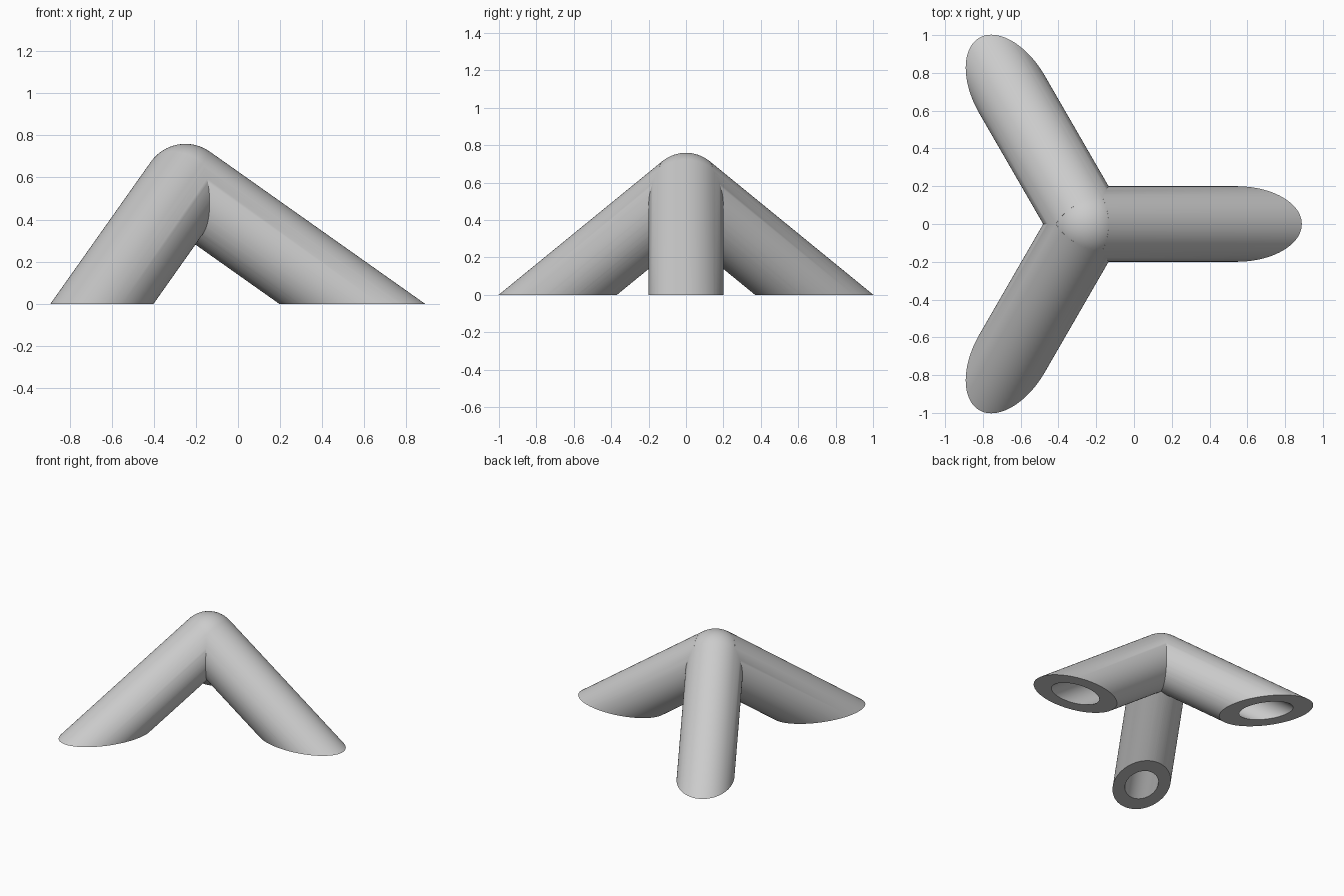
import bpy
import math
from mathutils import Vector, Matrix

cube = bpy.data.objects.get("Cube")
if cube:
    bpy.data.objects.remove(cube, do_unlink=True)

APEX = Vector((-0.25, 0, 0.56))
RADIUS, BORE = 0.2, 0.115
SLOPE = math.atan(math.sqrt(0.5))     # legs are mutually perpendicular
ANGLES = [math.radians(a) for a in (0, 120, 240)]

grey = bpy.data.materials.new("light_grey")
grey.use_nodes = True
grey.diffuse_color = (0.6, 0.6, 0.6, 1)
grey.node_tree.nodes["Principled BSDF"].inputs["Base Color"].default_value = (0.6, 0.6, 0.6, 1)


def rod(name, radius, start, end, angle):
    """Cylinder running down from the apex between two distances."""
    bpy.ops.mesh.primitive_cylinder_add(vertices=96, radius=radius, depth=end - start)
    obj = bpy.context.object
    obj.name = name
    turn = Matrix.Rotation(angle, 4, 'Z') @ Matrix.Rotation(math.pi / 2 + SLOPE, 4, 'Y')
    mid = Matrix.Translation((0, 0, (start + end) / 2))
    obj.data.transform(Matrix.Translation(APEX) @ turn @ mid)
    return obj


def combine(target, other, operation):
    """Apply a boolean and discard the second object."""
    mod = target.modifiers.new("combine", 'BOOLEAN')
    mod.operation = operation
    mod.solver = 'EXACT'
    mod.object = other
    bpy.context.view_layer.objects.active = target
    bpy.ops.object.modifier_apply(modifier=mod.name)
    bpy.data.objects.remove(other, do_unlink=True)


# Three legs joined at a rounded corner
body = rod("tripod_connector", RADIUS, 0, 1.5, ANGLES[0])
for angle in ANGLES[1:]:
    combine(body, rod("leg", RADIUS, 0, 1.5, angle), 'UNION')
bpy.ops.mesh.primitive_uv_sphere_add(segments=96, ring_count=48, radius=RADIUS - 0.0004, location=APEX)
combine(body, bpy.context.object, 'UNION')

# Blind socket in each leg
for angle in ANGLES:
    combine(body, rod("socket", BORE, 0.2, 1.7, angle), 'DIFFERENCE')

# Trim the feet flat
bpy.ops.mesh.primitive_cube_add(size=4, location=(0, 0, -2))
combine(body, bpy.context.object, 'DIFFERENCE')

body.data.materials.clear()
body.data.materials.append(grey)
for poly in body.data.polygons:
    poly.material_index = 0
bpy.ops.object.select_all(action='DESELECT')
body.select_set(True)
bpy.context.view_layer.objects.active = body
bpy.ops.object.shade_smooth_by_angle(angle=math.radians(25))
